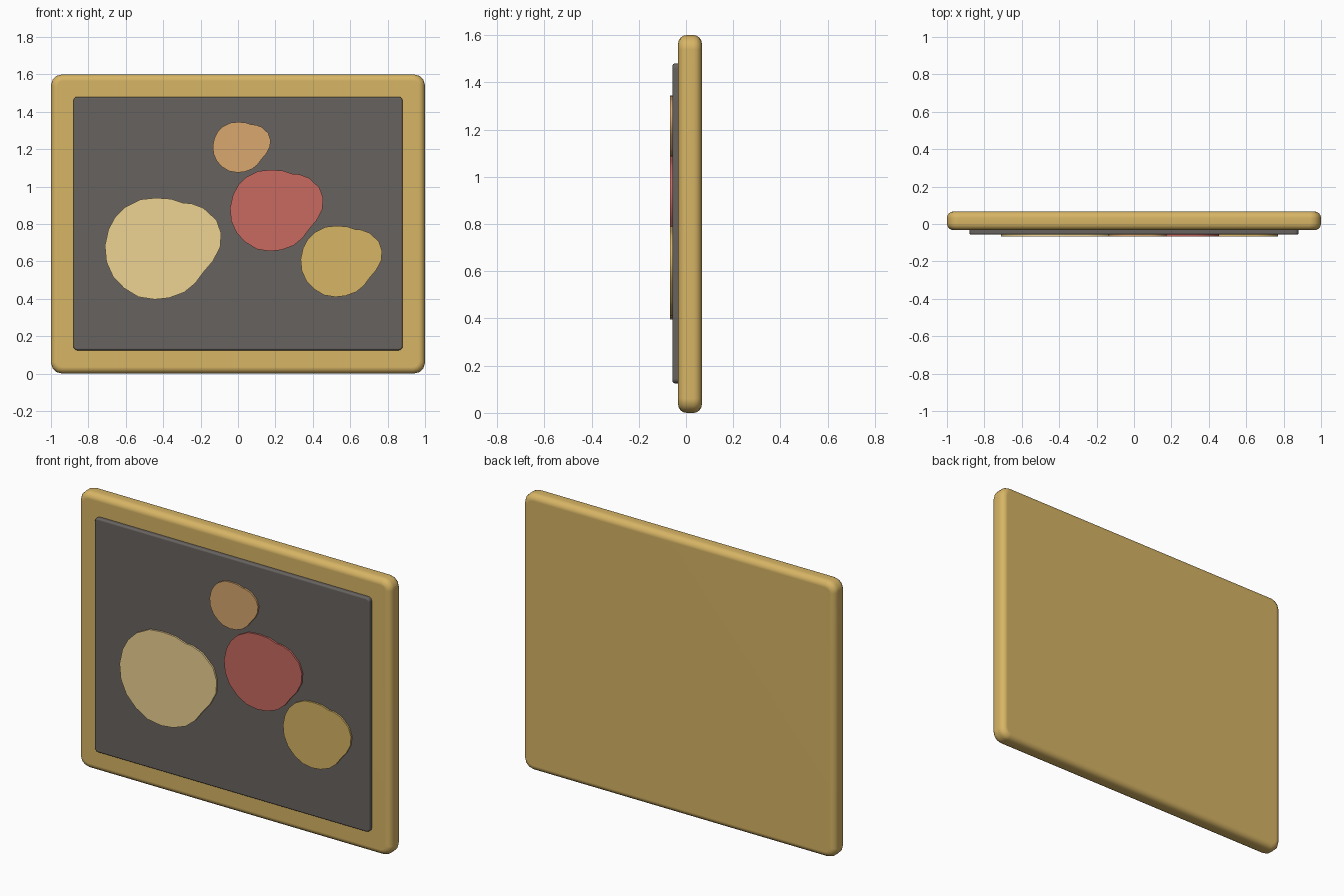
import bpy, bmesh

if "Cube" in bpy.data.objects:
    bpy.data.objects.remove(bpy.data.objects["Cube"])


def material(name, rgb):
    m = bpy.data.materials.new(name)
    m.diffuse_color = (*rgb, 1)
    m.use_nodes = True
    m.node_tree.nodes["Principled BSDF"].inputs["Base Color"].default_value = m.diffuse_color
    return m


def finish(bm, name, mat, location):
    mesh = bpy.data.meshes.new(name)
    bm.to_mesh(mesh)
    bm.free()
    obj = bpy.data.objects.new(name, mesh)
    obj.location = location
    bpy.context.collection.objects.link(obj)
    mesh.materials.append(mat)
    bpy.ops.object.select_all(action='DESELECT')
    obj.select_set(True)
    bpy.context.view_layer.objects.active = obj
    bpy.ops.object.shade_smooth_by_angle()
    return obj


def prism(outline, depth):
    """Solid from an outline listed clockwise as seen from the front, facing -y."""
    bm = bmesh.new()
    front = [bm.verts.new((u, 0, v)) for u, v in outline]
    back = [bm.verts.new((u, depth, v)) for u, v in outline]
    bm.faces.new(front[::-1])
    bm.faces.new(back)
    for i in range(len(outline)):
        bm.faces.new((front[i - 1], front[i], back[i], back[i - 1]))
    bm.normal_update()
    return bm


def slab(name, x, y0, y1, z0, z1, mat, corner, rim):
    h = (z1 - z0) / 2
    bm = prism([(-x, h), (x, h), (x, -h), (-x, -h)], y1 - y0)

    def along_y(e):
        return abs(e.verts[0].co.y - e.verts[1].co.y) > 1e-5

    # Round the four corners, then the front and back rims
    bmesh.ops.bevel(bm, geom=[e for e in bm.edges if along_y(e)], offset=corner,
                    segments=3, profile=.5, affect='EDGES')
    bmesh.ops.bevel(bm, geom=[e for e in bm.edges if not along_y(e)], offset=rim,
                    segments=4, profile=.5, affect='EDGES')
    obj = finish(bm, name, mat, (0, y0, (z0 + z1) / 2))
    # Keep the large faces evenly shaded
    obj.modifiers.new("weighted_normals", 'WEIGHTED_NORMAL').keep_sharp = True


# Outline of one patch: a circle of radius 1 with a lobe at the upper right
PATCH = [(0, 1), (.3, .98), (.54, .9), (.7, .89), (.94, .8), (1.2, .56),
         (1.29, .3), (1.27, .03), (1.13, -.24), (.95, -.45), (.78, -.68), (.56, -.86),
         (.26, -.97), (-.02, -1), (-.34, -.95), (-.62, -.78), (-.84, -.55),
         (-.97, -.26), (-1, .06), (-.93, .38), (-.8, .62), (-.6, .82), (-.3, .97)]


def patch(name, cx, cz, r, mat):
    finish(prism([(r * u, r * v) for u, v in PATCH], .02), name, mat, (cx, -.067, cz))


gold = material("gold", (.68, .46, .13))
# Backing frame and dark panel
slab("frame", 1, -.033, .067, 0, 1.6, gold, .06, .035)
slab("panel", .88, -.057, 0, .125, 1.48, material("charcoal", (.137, .124, .115)), .02, .01)

# Coloured patches on the panel
patch("large_patch", -.44, .668, .2715, material("cream", (.855, .655, .288)))
patch("middle_patch", .175, .872, .2175, material("red", (.577, .144, .118)))
patch("top_patch", 0, 1.21, .135, material("tan", (.687, .39, .157)))
patch("right_patch", .525, .60, .19, gold)
